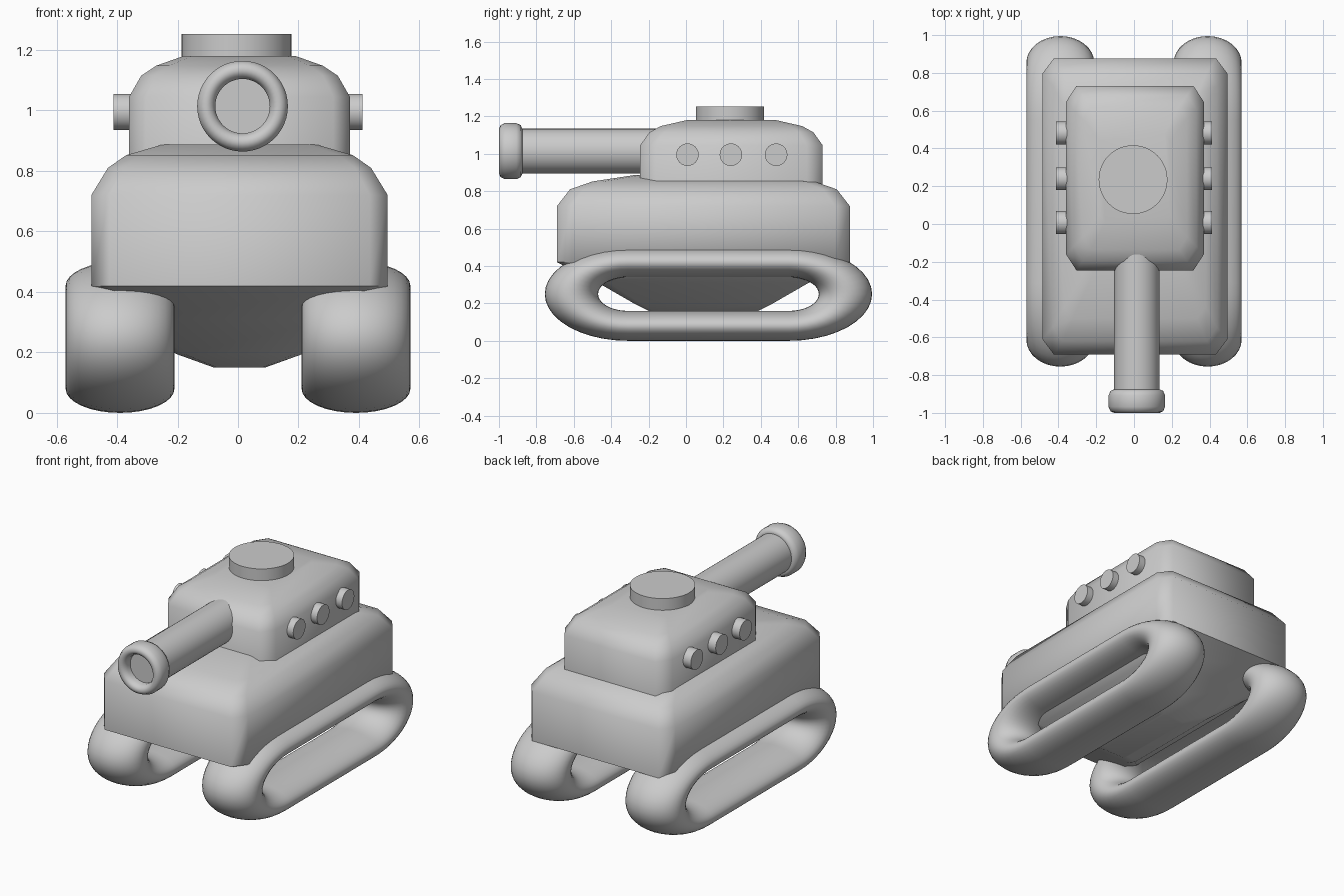
import bpy
import bmesh
from math import cos, sin, pi, radians

if "Cube" in bpy.data.objects:
    bpy.data.objects.remove(bpy.data.objects["Cube"])

grey = bpy.data.materials.new("plain grey")
grey.use_nodes = True
colour = (0.6, 0.6, 0.6, 1)
grey.diffuse_color = colour
grey.node_tree.nodes["Principled BSDF"].inputs["Base Color"].default_value = colour


def skin(name, rings, closed=False, angle=60):
    """Join equal rings of points into a surface, capped unless it is closed."""
    bm = bmesh.new()
    loops = [[bm.verts.new(p) for p in ring] for ring in rings]
    n = len(loops[0])
    pairs = list(zip(loops, loops[1:]))
    if closed:
        pairs.append((loops[-1], loops[0]))
    else:
        bm.faces.new(loops[0])
        bm.faces.new(loops[-1])
    for a, b in pairs:
        for i in range(n):
            j = (i + 1) % n
            bm.faces.new((a[i], a[j], b[j], b[i]))
    bmesh.ops.recalc_face_normals(bm, faces=bm.faces)
    mesh = bpy.data.meshes.new(name)
    bm.to_mesh(mesh)
    bm.free()
    mesh.materials.append(grey)
    obj = bpy.data.objects.new(name, mesh)
    bpy.context.collection.objects.link(obj)
    bpy.ops.object.select_all(action='DESELECT')
    obj.select_set(True)
    bpy.context.view_layer.objects.active = obj
    bpy.ops.object.shade_smooth_by_angle(angle=radians(angle))
    return obj


def body(name, centre, half, chamfer, layers):
    """Box with cut corners; each layer is height, side inset, end inset."""
    rings = []
    for z, ix, iy in layers:
        w, d = half[0] - ix, half[1] - iy
        cx, cy = chamfer[0] * w / half[0], chamfer[1] * d / half[1]
        outline = [(w, d - cy), (w - cx, d), (cx - w, d), (-w, d - cy),
                   (-w, cy - d), (cx - w, -d), (w - cx, -d), (w, cy - d)]
        rings.append([(centre[0] + x, centre[1] + y, z) for x, y in outline])
    return skin(name, rings)


def lathe(name, centre, axis, profile, closed=False, sides=48):
    """Sweep (distance, radius) points round an axis."""
    rings = []
    for t, r in profile:
        ring = []
        for k in range(sides):
            u, v = r * cos(2 * pi * k / sides), r * sin(2 * pi * k / sides)
            x, y, z = {'X': (t, u, v), 'Y': (u, t, v), 'Z': (u, v, t)}[axis]
            ring.append((centre[0] + x, centre[1] + y, centre[2] + z))
        rings.append(ring)
    return skin(name, rings, closed)


# Hull and turret
body("hull", (0.005, 0.093), (0.49, 0.783), (0.06, 0.08), [
    (0.15, 0.405, 0.51), (0.195, 0.28, 0.42), (0.31, 0.12, 0.22), (0.42, 0, 0),
    (0.72, 0, 0), (0.81, 0.055, 0.07), (0.852, 0.115, 0.19), (0.887, 0.235, 0.42)])
body("turret", (0.005, 0.243), (0.365, 0.488), (0.055, 0.085), [
    (0.76, 0, 0), (1.045, 0, 0), (1.115, 0.04, 0.05),
    (1.148, 0.09, 0.11), (1.18, 0.18, 0.25)])

# Hatch and gun
lathe("hatch", (-0.005, 0.235, 0), 'Z', [(1.1, 0.182), (1.252, 0.182)])
lathe("gun_barrel", (0.015, 0, 1.014), 'Y', [(-0.94, 0.12), (0.1, 0.12)])
lathe("muzzle_ring", (0.015, -0.9375, 1.014), 'Y', [
    (-0.0625, 0.12), (-0.054, 0.139), (-0.03, 0.15), (0.03, 0.15), (0.054, 0.139),
    (0.0625, 0.12), (0.054, 0.101), (0.03, 0.09), (-0.03, 0.09), (-0.054, 0.101)],
    closed=True)

for side, label in ((-1, "right"), (1, "left")):
    # Side studs
    for i, y in enumerate((0.008, 0.24, 0.482)):
        lathe(f"{label}_stud_{i + 1}", (0, y, 0.995), 'X',
              [(side * 0.3, 0.06), (side * 0.412, 0.06)], sides=32)

    # Track: a stretched ring with two straight runs
    rings = []
    for end, start in ((0.55, -pi / 2), (-0.31, pi / 2)):
        for k in range(21):
            a = start + pi * k / 20
            ring = []
            for m in range(32):
                v = 2 * pi * m / 32
                ring.append((side * 0.39 + 0.18 * sin(v),
                             end + (0.3025 + 0.1425 * cos(v)) * cos(a),
                             0.25 + (0.17 + 0.08 * cos(v)) * sin(a)))
            rings.append(ring)
    skin(f"{label}_track", rings, closed=True)
